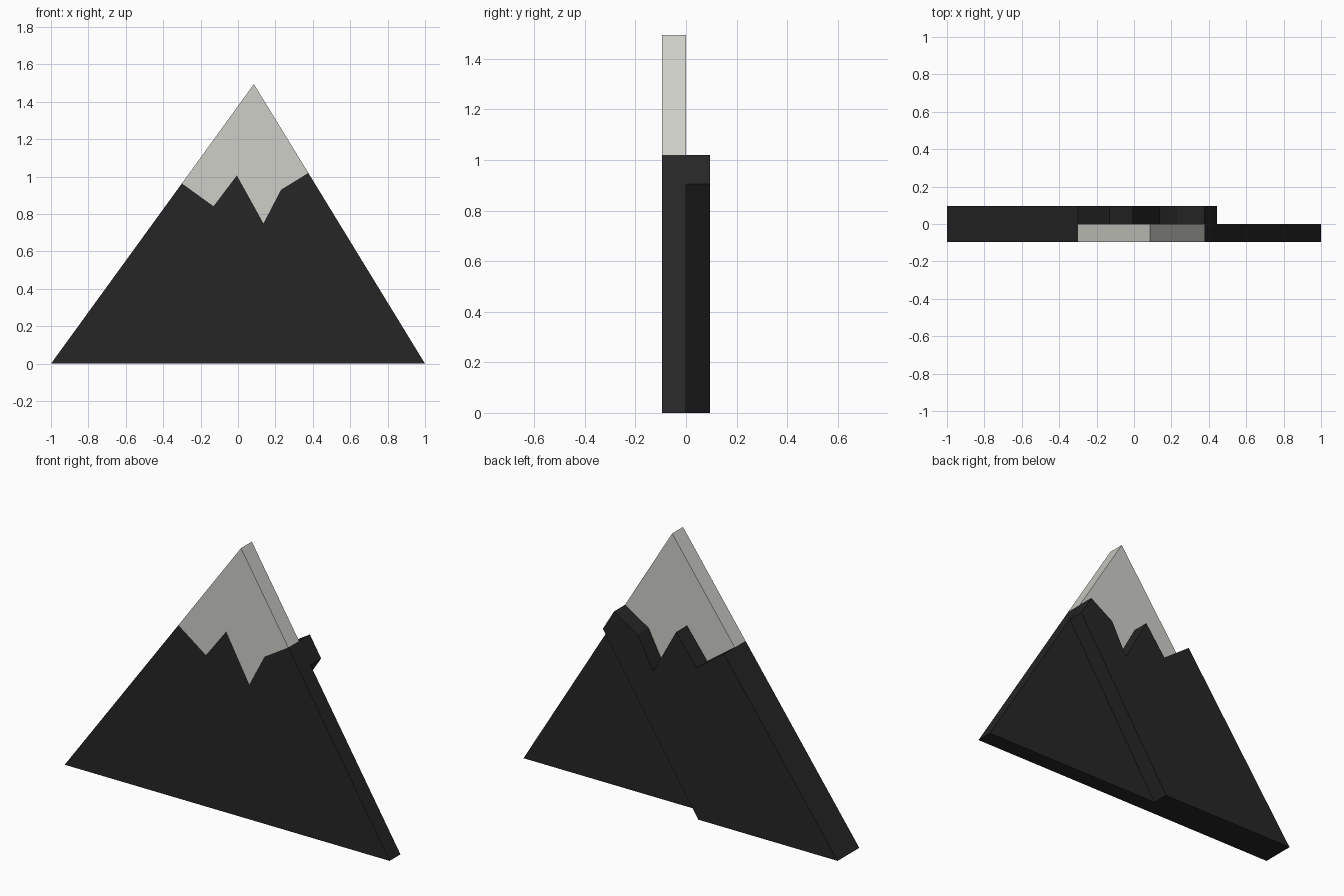
import bpy
import bmesh

if "Cube" in bpy.data.objects:
    bpy.data.objects.remove(bpy.data.objects["Cube"])


def material(name, rgb):
    m = bpy.data.materials.new(name)
    m.diffuse_color = (*rgb, 1.0)
    m.use_nodes = True
    m.node_tree.nodes["Principled BSDF"].inputs["Base Color"].default_value = m.diffuse_color
    return m


def slab(name, outline, y0, y1, mat):
    """Extrude a counter-clockwise x/z outline from y0 (front) to y1 (back)."""
    bm = bmesh.new()
    front = bm.faces.new([bm.verts.new((x, y0, z)) for x, z in outline])
    ext = bmesh.ops.extrude_face_region(bm, geom=[front], use_keep_orig=True)
    moved = [g for g in ext["geom"] if isinstance(g, bmesh.types.BMVert)]
    bmesh.ops.translate(bm, verts=moved, vec=(0, y1 - y0, 0))
    bmesh.ops.recalc_face_normals(bm, faces=bm.faces)
    mesh = bpy.data.meshes.new(name)
    bm.to_mesh(mesh)
    bm.free()
    mesh.materials.append(mat)
    obj = bpy.data.objects.new(name, mesh)
    bpy.context.collection.objects.link(obj)
    return obj


rock = material("dark rock", (0.019, 0.019, 0.019))
snow = material("pale snow", (0.62, 0.62, 0.58))

HALF = 0.095
PEAK = (0.085, 1.495)
# Jagged snow line, left to right
snow_line = [(-0.30, 0.964), (-0.131, 0.842), (-0.006, 1.007),
             (0.136, 0.75), (0.23, 0.93), (0.376, 1.02)]

# Front layer: full-width rock with the snow cap fitted on top
slab("front_rock", [(-1, 0), (1, 0)] + snow_line[::-1], -HALF, 0, rock)
slab("snow_cap", snow_line + [PEAK], -HALF, 0, snow)

# Back layer: narrower rock with a slanted right edge
slab("back_rock", [(-1, 0), (-0.142, 0), (0.445, 0.905)] + snow_line[::-1],
     0, HALF, rock)
